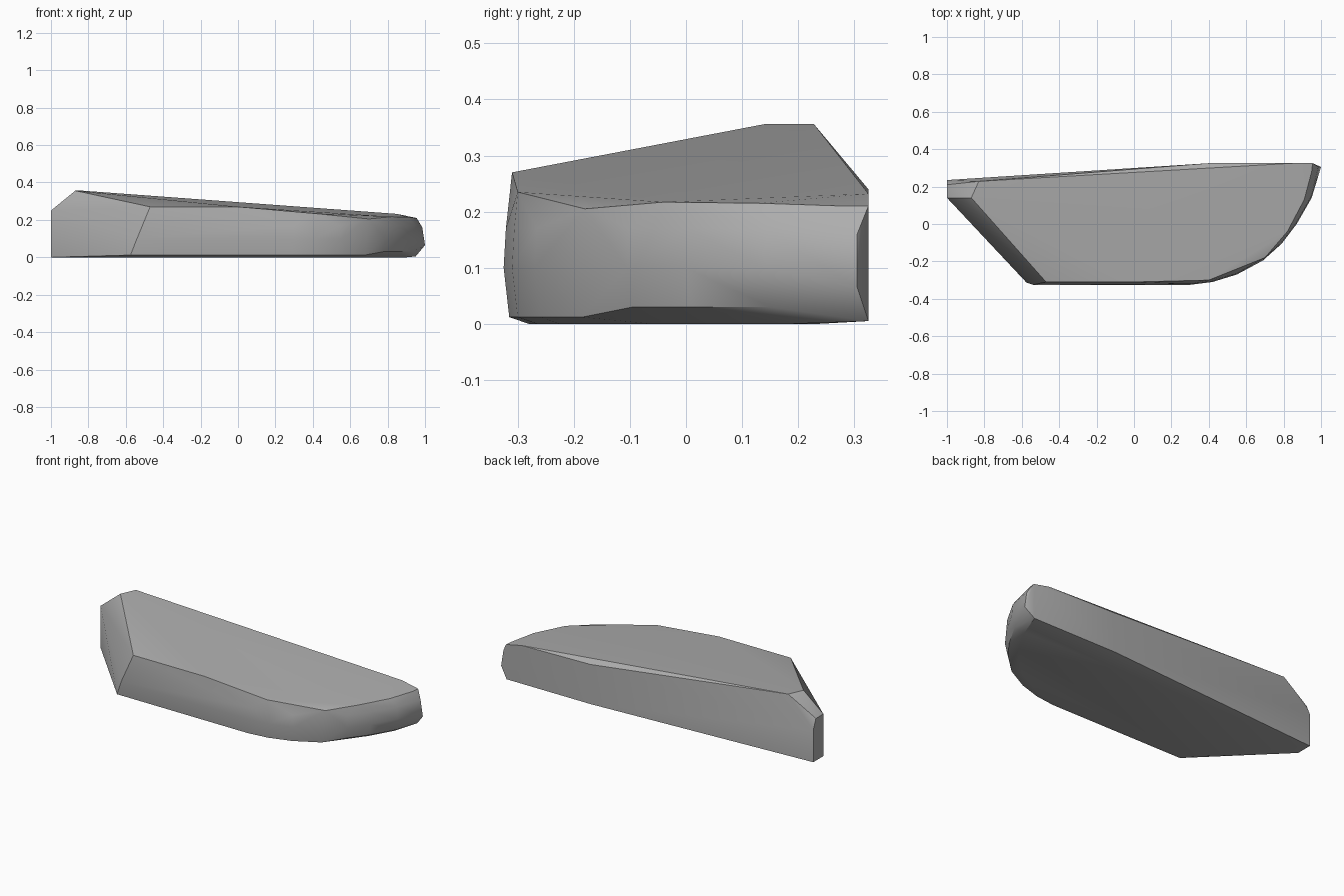
import bpy
import bmesh
import math

default_cube = bpy.data.objects.get("Cube")
if default_cube:
    bpy.data.objects.remove(default_cube, do_unlink=True)


def make_material(name, grey):
    material = bpy.data.materials.new(name)
    material.use_nodes = True
    colour = (grey, grey, grey, 1)
    material.diffuse_color = colour
    shader = material.node_tree.nodes["Principled BSDF"]
    shader.inputs["Base Color"].default_value = colour
    shader.inputs["Roughness"].default_value = 0.9
    return material


def hull_object(name, points, material):
    """Wrap corner points in a convex skin and merge its flat facets."""
    mesh = bpy.data.meshes.new(name)
    skin = bmesh.new()
    for point in points:
        skin.verts.new(point)
    result = bmesh.ops.convex_hull(skin, input=skin.verts[:])
    unused = {g for key in ("geom_interior", "geom_unused")
              for g in result[key] if isinstance(g, bmesh.types.BMVert)}
    bmesh.ops.delete(skin, geom=list(unused), context="VERTS")
    bmesh.ops.dissolve_limit(skin, angle_limit=math.radians(1),
                             verts=skin.verts[:], edges=skin.edges[:])
    bmesh.ops.recalc_face_normals(skin, faces=skin.faces[:])
    skin.to_mesh(mesh)
    skin.free()
    mesh.materials.append(material)
    stone = bpy.data.objects.new(name, mesh)
    bpy.context.collection.objects.link(stone)
    return stone


# Rim of the sloping top face
top_rim = [(-.87, .14, .356), (-.83, .228, .356), (-.47, -.31, .27),
           (0, -.31, .27), (.4, -.3, .235), (.7, -.18, .205),
           (.82, -.04, .217), (.91, .13, .215), (.95, .28, .21),
           (.85, .325, .232), (.4, .325, .24)]

# Square-cut left end, slightly chamfered at its back corner
left_end = [(-1, .14, 0), (-1, .235, 0), (-1, .14, .25),
            (-1, .21, .25), (-1, .235, .19)]

# Blunt corner where the curved side meets the back
right_tip = [(1, .305, .065), (.985, .305, .16), (.955, .325, .21),
             (.95, .325, .005), (.4, .325, .005)]

# Widest line of the rounded front and right side
bulge = [(-.54, -.325, .1), (.3, -.325, .1), (.42, -.31, .1),
         (.55, -.27, .1), (.69, -.195, .1), (.79, -.105, .1),
         (.87, 0, .1), (.95, .14, .1)]

# Underside: a worn lower lip, then the flat base
lower_lip = [(x - .012, y + .01, .03 if x > .7 else .012)
             for x, y, z in bulge[1:]]
base = [(x - .05, y + .045, 0) for x, y, z in bulge[1:]]
front_foot = [(-.575, -.313, .012), (-.56, -.28, 0)]

# Upper shoulder that rounds the side toward the top rim
shoulder = [(x - .004, y + .004, .17) for x, y, z in bulge[1:]]

stone_grey = make_material("stone grey", .42)
stone = hull_object("flat_stone", top_rim + left_end + right_tip + bulge
                    + lower_lip + base + front_foot + shoulder, stone_grey)

bpy.ops.object.select_all(action="DESELECT")
stone.select_set(True)
bpy.context.view_layer.objects.active = stone
bpy.ops.object.shade_smooth_by_angle(angle=math.radians(32))
